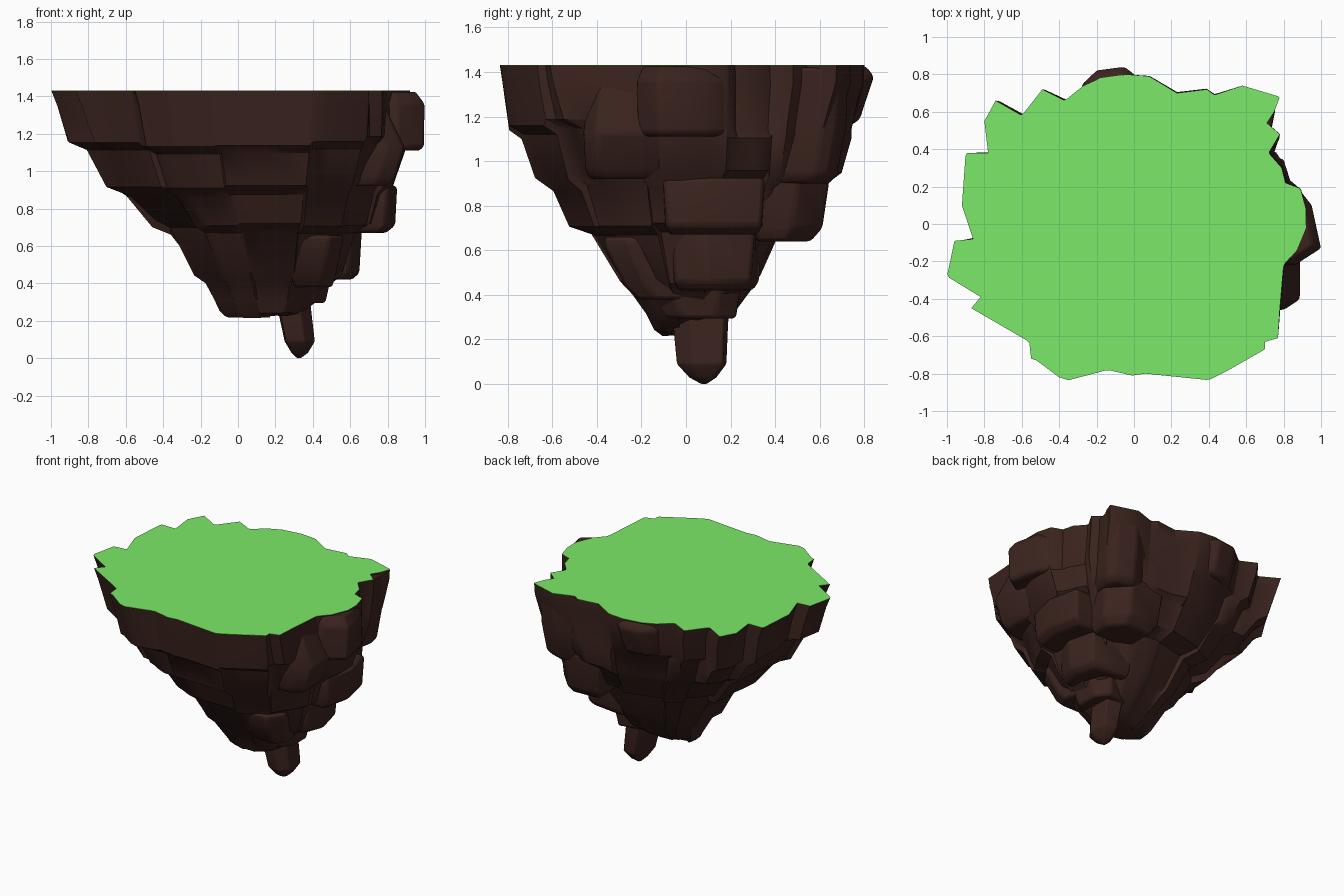
import bpy, bmesh, math, random
from mathutils import Vector

if "Cube" in bpy.data.objects:
    bpy.data.objects.remove(bpy.data.objects["Cube"])

random.seed(7)


def material(name, color):
    m = bpy.data.materials.new(name)
    m.diffuse_color = (*color, 1)
    m.use_nodes = True
    m.node_tree.nodes["Principled BSDF"].inputs["Base Color"].default_value = m.diffuse_color
    return m


ROCK = material("rock_brown", (0.043, 0.017, 0.013))
GRASS = material("grass_green", (0.20, 0.82, 0.14))


def loft(name, rings, mat, bevel=0.0):
    """Skin a stack of equal-length closed rings and cap both ends."""
    bm = bmesh.new()
    vs = [[bm.verts.new(p) for p in ring] for ring in rings]
    n = len(rings[0])
    for a, b in zip(vs, vs[1:]):
        for i in range(n):
            j = (i + 1) % n
            bm.faces.new((a[i], a[j], b[j], b[i]))
    bm.faces.new(vs[0])
    bm.faces.new(vs[-1])
    bmesh.ops.recalc_face_normals(bm, faces=bm.faces)
    me = bpy.data.meshes.new(name)
    bm.to_mesh(me)
    bm.free()
    me.materials.append(mat)
    ob = bpy.data.objects.new(name, me)
    bpy.context.collection.objects.link(ob)
    if bevel:
        mod = ob.modifiers.new("worn_edges", 'BEVEL')
        mod.width, mod.segments, mod.limit_method = bevel, 2, 'ANGLE'
    bpy.ops.object.select_all(action='DESELECT')
    ob.select_set(True)
    bpy.context.view_layer.objects.active = ob
    bpy.ops.object.shade_smooth_by_angle(angle=math.radians(35))
    return ob


def boulder(name, pts, levels, bevel=0.016):
    """Prism over a plan outline; levels are (z, scale, dx, dy)."""
    c = sum((Vector(p) for p in pts), Vector((0, 0))) / len(pts)
    rings = [[(c.x + (x - c.x) * s + dx, c.y + (y - c.y) * s + dy, z)
              for x, y in pts] for z, s, dx, dy in levels]
    return loft(name, rings, ROCK, bevel)


# Ragged plan outline of the grass, counter-clockwise from the left
OUTLINE = [
    (-1.0, -.28), (-.82, -.39), (-.87, -.45), (-.56, -.63), (-.55, -.72),
    (-.52, -.73), (-.40, -.82), (-.35, -.835), (-.14, -.78), (-.01, -.81),
    (.06, -.80), (.40, -.835), (.49, -.79), (.70, -.67), (.70, -.63),
    (.77, -.61), (.78, -.45), (.80, -.22), (.87, -.14), (.92, -.02),
    (.92, .08), (.89, .19), (.81, .22), (.79, .30), (.72, .38),
    (.78, .48), (.71, .54), (.75, .60), (.78, .68), (.58, .74),
    (.43, .69), (.39, .72), (.23, .70), (.08, .79), (-.04, .80),
    (-.18, .78), (-.27, .74), (-.37, .66), (-.49, .72), (-.60, .58),
    (-.74, .66), (-.80, .55), (-.78, .38), (-.90, .38), (-.92, .10),
    (-.86, -.08), (-.96, -.09)]
# Terraces: z, xmin, xmax, ymin, ymax, blend from ragged outline to blocky oval
ROWS = [
    (1.430, -1.0, .92, -.84, .80, 0),
    (1.35, -.97, .92, -.83, .80, .05),
    (1.16, -.92, .91, -.80, .75, .22),
    (1.12, -.82, .89, -.74, .73, .42),
    (.94, -.72, .82, -.68, .68, .65),
    (.89, -.62, .77, -.59, .63, .78),
    (.73, -.48, .72, -.52, .54, .88),
    (.69, -.38, .64, -.42, .43, .92),
    (.47, -.25, .57, -.29, .33, 1),
    (.41, -.19, .50, -.24, .28, 1),
    (.32, -.14, .44, -.18, .21, 1),
    (.25, -.10, .34, -.14, .12, 1),
    (.225, -.07, .27, -.11, .07, 1)]
C = Vector((.2, .03))


def radii(row, u):
    return (row[2] - C.x if u.x > 0 else C.x - row[1],
            row[4] - C.y if u.y > 0 else C.y - row[3])


# Normalised columns grouped into vertical rock sectors
N = len(OUTLINE)
unit = []
for p in OUTLINE:
    d = Vector(p) - C
    rx, ry = radii(ROWS[0], d)
    unit.append(Vector((d.x / rx, d.y / ry)))
cuts = [0, 3, 8, 11, 13, 17, 21, 24, 28, 30, 33, 37, 39, 43, N]
columns = []
for s, (i0, i1) in enumerate(zip(cuts, cuts[1:])):
    seg = [unit[i % N] for i in range(i0, i1 + 1)]
    ea, eb = seg[0].normalized() * 1.03, seg[-1].normalized() * 1.03
    seg[0], seg[-1] = seg[0].lerp(seg[1], .06), seg[-1].lerp(seg[-2], .06)
    for k, u in enumerate(seg):
        t = .02 + .96 * k / (len(seg) - 1)
        columns.append((s, u, ea.lerp(eb, t)))

# Stepped cliff body: every sector has its own ledge heights and depths
push = [[random.uniform(-.03, .03) for _ in range(8)] for _ in cuts]
lift = [[random.uniform(-.03, .03) for _ in range(8)] for _ in cuts]
rings = []
for k, row in enumerate(ROWS):
    ring = []
    for s, u, e in columns:
        q, z = u.lerp(e, row[5]), row[0]
        if k > 2:
            q = q * (1 + push[s][(k + 1) // 2])     # depth of this terrace
        if k > 1:
            z += lift[s][k // 2 if k % 2 == 0 else (k - 1) // 2] * (1 if k < 9 else .35)
        rx, ry = radii(row, q)
        ring.append((C.x + q.x * rx, C.y + q.y * ry, z))
    rings.append(ring)
# keep each ring below the one above
for a, b in zip(rings, rings[1:]):
    for i, (x, y, z) in enumerate(b):
        b[i] = (x, y, min(z, a[i][2] - .008))
loft("cliff_body", rings, ROCK)

# Grass sheet on the cliff
top = [(x, y, 1.430) for x, y, z in rings[0]]
loft("grass_top", [top, [(x, y, 1.4315) for x, y, z in top]], GRASS)

# Hanging rock spike
boulder("bottom_spike",
        [(.22, -.03), (.33, -.06), (.39, .02), (.38, .17), (.27, .19), (.21, .10)],
        [(.42, 1.1, -.02, 0), (.27, 1, 0, 0), (.09, .9, .03, .005),
         (.03, .5, .03, .01), (0, .1, .025, .015)], .008)

# Protruding boulders
boulder("right_upper_boulder",
        [(.55, -.20), (.86, -.22), (1.0, -.13), (.95, .10), (.88, .19), (.55, .18)],
        [(1.425, .86, -.02, 0), (1.36, 1, 0, 0), (1.13, .98, 0, 0), (1.11, .9, -.01, 0)])
boulder("right_front_boulder",
        [(.50, -.46), (.80, -.46), (.89, -.40), (.89, -.20), (.86, -.10), (.50, -.10)],
        [(1.40, .8, -.10, 0), (1.13, 1, 0, 0), (.97, .95, -.04, 0), (.92, .85, -.07, 0)])
boulder("right_middle_boulder",
        [(.40, -.12), (.80, -.10), (.85, .12), (.80, .35), (.40, .36)],
        [(.925, .97, 0, 0), (.90, 1, 0, 0), (.71, .95, 0, 0), (.67, .85, -.03, 0)])
boulder("right_lower_boulder",
        [(.30, -.08), (.60, -.06), (.66, .10), (.61, .30), (.30, .34)],
        [(.69, 1.03, 0, 0), (.46, .95, 0, 0), (.42, .82, -.02, 0)])
boulder("back_right_boulder",
        [(.28, .30), (.66, .32), (.68, .50), (.55, .64), (.28, .63)],
        [(.97, 1.05, 0, 0), (.89, 1, 0, 0), (.70, .95, 0, -.02), (.64, .75, 0, -.04)])
boulder("back_corner_pillar",
        [(.45, .42), (.72, .42), (.76, .62), (.72, .69), (.58, .735), (.45, .68)],
        [(1.42, .98, 0, 0), (1.15, .97, 0, -.01), (.94, .9, -.01, -.04), (.90, .8, -.03, -.06)])
boulder("back_upper_boulder",
        [(-.30, .55), (.06, .55), (.02, .79), (-.05, .845), (-.20, .825), (-.28, .75)],
        [(1.425, .88, 0, -.02), (1.38, 1, 0, 0), (1.19, .9, 0, -.05), (1.16, .8, 0, -.08)])
boulder("front_low_slab",
        [(.22, -.12), (.40, -.12), (.48, -.04), (.48, .14), (.40, .24), (.22, .20)],
        [(.50, 1.1, .02, 0), (.34, .97, 0, 0), (.295, .88, 0, .01)])
boulder("front_right_rib",
        [(.27, -.30), (.46, -.30), (.53, -.20), (.50, 0), (.27, 0)],
        [(.66, 1.1, .02, -.05), (.62, 1.1, .02, -.05), (.44, .95, 0, .02), (.38, .8, 0, .06)])
